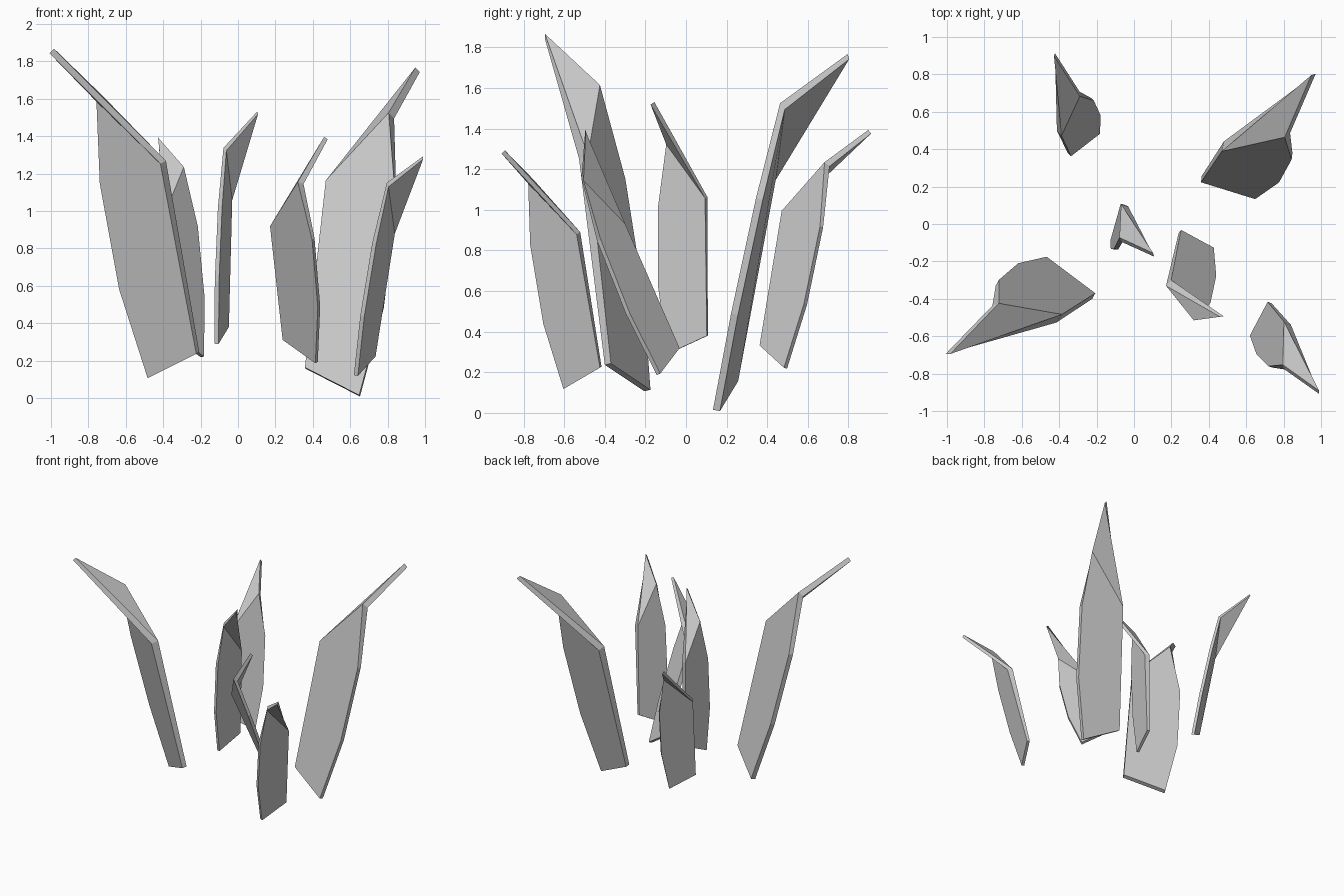
import bpy
from mathutils import Vector


def blade(name, base_out, base_in, shoulder_low, shoulder_high, tip, thickness):
    """Bent leaf-like plate: flat lower panel with one bowed edge, folded triangular tip."""
    p0, p1, c2, c1, t = map(Vector, (base_out, base_in, shoulder_low, shoulder_high, tip))
    u, w = p1 - p0, c1 - p0
    bow_low = p0 - 0.24 * u + 0.34 * w
    bow_high = p0 - 0.25 * u + 0.72 * w
    mesh = bpy.data.meshes.new(name)
    mesh.from_pydata([p0, p1, c2, c1, bow_high, bow_low, t], [],
                     [(0, 1, 2, 3, 4, 5), (3, 2, 6)])
    obj = bpy.data.objects.new(name, mesh)
    bpy.context.collection.objects.link(obj)
    mod = obj.modifiers.new("thickness", 'SOLIDIFY')
    mod.thickness = thickness
    mod.offset = 0
    mod.use_even_offset = True
    return obj


LARGE, SMALL = 0.035, 0.023

# Two tall outer blades
blade("left_large_blade", (-0.475, -0.19, 0.11), (-0.215, -0.385, 0.24),
      (-0.40, -0.505, 1.26), (-0.74, -0.43, 1.60), (-0.995, -0.695, 1.855), LARGE)
blade("right_large_blade", (0.65, 0.15, 0.012), (0.36, 0.24, 0.16),
      (0.475, 0.415, 1.155), (0.82, 0.475, 1.51), (0.96, 0.80, 1.755), LARGE)

# Four smaller blades
blade("front_right_blade", (0.63, -0.60, 0.12), (0.725, -0.42, 0.225),
      (0.82, -0.53, 0.885), (0.80, -0.765, 1.14), (0.99, -0.90, 1.285), SMALL)
blade("back_left_blade", (-0.19, 0.49, 0.22), (-0.345, 0.37, 0.33),
      (-0.40, 0.485, 0.99), (-0.29, 0.695, 1.225), (-0.425, 0.905, 1.385), SMALL)
blade("centre_blade", (-0.115, -0.09, 0.29), (-0.06, 0.105, 0.38),
      (-0.05, 0.10, 1.06), (-0.07, -0.085, 1.33), (0.105, -0.165, 1.525), SMALL)
blade("middle_right_blade", (0.42, -0.135, 0.19), (0.245, -0.04, 0.315),
      (0.185, -0.315, 0.925), (0.335, -0.51, 1.15), (0.47, -0.495, 1.39), SMALL)
